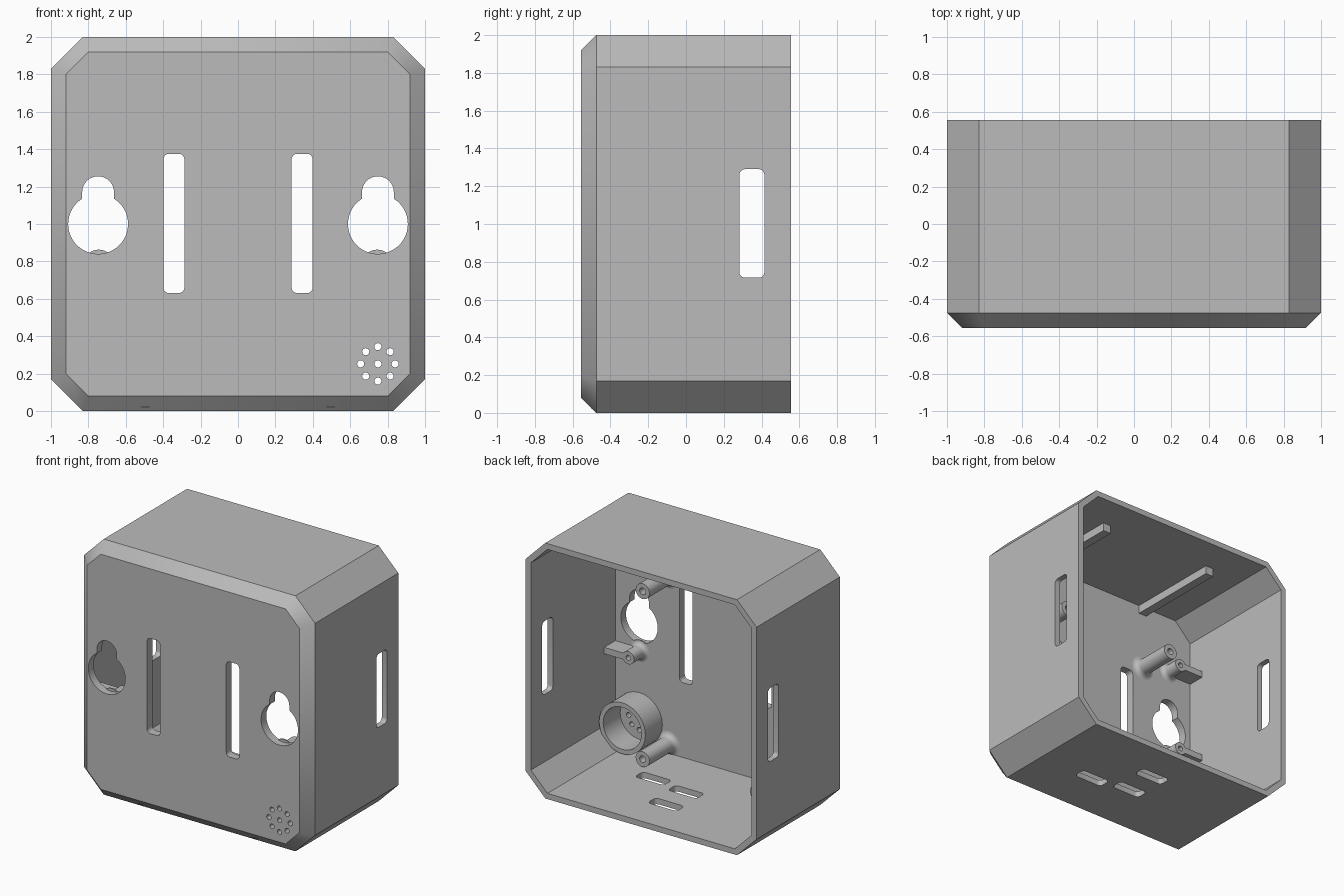
import bpy, bmesh
from math import pi, cos, sin, acos, radians

if "Cube" in bpy.data.objects:
    bpy.data.objects.remove(bpy.data.objects["Cube"], do_unlink=True)

grey = bpy.data.materials.new("plastic grey")
grey.use_nodes = True
grey.diffuse_color = (0.5, 0.5, 0.5, 1)
grey.node_tree.nodes["Principled BSDF"].inputs["Base Color"].default_value = (0.5, 0.5, 0.5, 1)

FLOOR_Y = -0.49   # inside face of the front plate
WALL = 0.045


def finish(name, bm, smooth=True):
    """Turn a bmesh into a named object with the plastic material."""
    bmesh.ops.recalc_face_normals(bm, faces=bm.faces)
    mesh = bpy.data.meshes.new(name)
    bm.to_mesh(mesh)
    bm.free()
    mesh.materials.append(grey)
    ob = bpy.data.objects.new(name, mesh)
    bpy.context.collection.objects.link(ob)
    if smooth:
        smooth_object(ob)
    return ob


def smooth_object(ob):
    bpy.ops.object.select_all(action='DESELECT')
    ob.select_set(True)
    bpy.context.view_layer.objects.active = ob
    bpy.ops.object.shade_smooth_by_angle(angle=radians(35))


def bridge(bm, a, b):
    n = len(a)
    for i in range(n):
        bm.faces.new((a[i], a[(i + 1) % n], b[(i + 1) % n], b[i]))


def octagon(bm, half, cut, y):
    """Square with cut corners, standing upright at depth y."""
    k = half - cut
    pts = [(half, -k), (half, k), (k, half), (-k, half),
           (-half, k), (-half, -k), (-k, -half), (k, -half)]
    return [bm.verts.new((x, y, z + 1)) for x, z in pts]


def arc(cx, cy, r, a0, a1, steps):
    return [(cx + r * cos(a0 + (a1 - a0) * i / steps),
             cy + r * sin(a0 + (a1 - a0) * i / steps)) for i in range(steps + 1)]


def rounded_rect(cx, cy, w, h, r=0.03):
    pts = []
    for i, (sx, sy) in enumerate([(1, 1), (-1, 1), (-1, -1), (1, -1)]):
        pts += arc(cx + sx * (w / 2 - r), cy + sy * (h / 2 - r), r,
                   i * pi / 2, (i + 1) * pi / 2, 5)
    return pts


def keyhole(cx, cz, big=0.16, small=0.085, rise=0.17):
    a = acos(small / big)
    return (arc(cx, cz, big, pi - a, 2 * pi + a, 40)
            + arc(cx, cz + rise, small, 0, pi, 20))


def prism(bm, outline, w0, w1, axis):
    """Extrude an outline along the given axis."""
    place = {'x': lambda u, v, w: (w, u, v),
             'y': lambda u, v, w: (u, w, v),
             'z': lambda u, v, w: (u, v, w)}[axis]
    a, b = [[bm.verts.new(place(u, v, w)) for u, v in outline] for w in (w0, w1)]
    bridge(bm, a, b)
    bm.faces.new(a)
    bm.faces.new(b)


def lathe(name, x, z, profile, sides=32):
    """Spin (radius, y) points about an axis parallel to y."""
    bm = bmesh.new()
    rings = [[bm.verts.new((x + r * cos(2 * pi * i / sides), y,
                            z + r * sin(2 * pi * i / sides)))
              for i in range(sides)] for r, y in profile]
    for a, b in zip(rings, rings[1:]):
        bridge(bm, a, b)
    bm.faces.new(rings[0])
    bm.faces.new(rings[-1])
    return finish(name, bm)


def box(name, x0, x1, y0, y1, z0, z1):
    bm = bmesh.new()
    prism(bm, [(x0, y0), (x1, y0), (x1, y1), (x0, y1)], z0, z1, 'z')
    return finish(name, bm, smooth=False)


# Housing shell, open at the back
bm = bmesh.new()
loops = [octagon(bm, 0.92, 0.12, -0.555), octagon(bm, 1, 0.17, -0.475),
         octagon(bm, 1, 0.17, 0.555), octagon(bm, 1 - WALL, 0.144, 0.555),
         octagon(bm, 1 - WALL, 0.144, FLOOR_Y)]
for a, b in zip(loops, loops[1:]):
    bridge(bm, a, b)
bm.faces.new(loops[0])
bm.faces.new(loops[-1])
housing = finish("housing", bm, smooth=False)

# Openings through the walls
bm = bmesh.new()
for s in (-1, 1):
    prism(bm, keyhole(s * 0.748, 1.0), -0.7, -0.4, 'y')
    prism(bm, rounded_rect(s * 0.343, 1.003, 0.113, 0.745), -0.7, -0.4, 'y')
    prism(bm, rounded_rect(0.349, 1.003, 0.132, 0.575), s * 0.85, s * 1.15, 'x')
for x, y in [(0.34, -0.08), (0.02, -0.03), (0.015, 0.225)]:
    prism(bm, rounded_rect(x, y, 0.25, 0.1), -0.1, 0.1, 'z')
# Sound holes
SX, SZ = 0.748, 0.252
spots = [(SX, SZ)] + arc(SX, SZ, 0.092, 0, 1.75 * pi, 7)
for x, z in spots:
    prism(bm, arc(x, z, 0.019, 0, 2 * pi * 15 / 16, 15), -0.7, -0.4, 'y')
cutter = finish("opening_cutter", bm, smooth=False)
cutter.hide_render = True

cut = housing.modifiers.new("openings", 'BOOLEAN')
cut.operation = 'DIFFERENCE'
cut.solver = 'EXACT'
cut.object = cutter
bpy.context.view_layer.objects.active = housing
bpy.ops.object.modifier_apply(modifier=cut.name)
bpy.data.objects.remove(cutter, do_unlink=True)
smooth_object(housing)


# Screw posts with flared feet and blind holes
def post(name, x, z, r, flare, hole, tip):
    foot = [(r + flare * (1 - sin(t)), FLOOR_Y + flare * (1 - cos(t)))
            for t in [i * pi / 12 for i in range(7)]]
    lathe(name, x, z, [(r + flare, FLOOR_Y - 0.01)] + foot
          + [(r, tip), (hole, tip), (hole, FLOOR_Y + 0.03)])


for side, s in (("right", -1), ("left", 1)):
    for level, z in (("lower", 0.12), ("upper", 1.434)):
        post(f"{side}_{level}_long_post", s * 0.495, z, 0.06, 0.04, 0.026, -0.17)
    for level, z in (("lower", 0.778), ("upper", 1.49)):
        post(f"{side}_{level}_short_post", s * 0.745, z, 0.05, 0.035, 0.02, -0.35)
        # Rib tying the short post to the side wall
        x0, x1 = sorted((s * 0.785, s * 0.965))
        box(f"{side}_{level}_rib", x0, x1, FLOOR_Y - 0.01, -0.352, z - 0.025, z + 0.025)
    # Guide rail under the ceiling
    box(f"{side}_ceiling_rail", s * 0.495 - 0.035, s * 0.495 + 0.035,
        FLOOR_Y - 0.01, 0.28, 1.89, 1.96)

# Sounder cup around the sound holes
bm = bmesh.new()
outer, inner = [[[bm.verts.new((x, y, z)) for x, z in arc(SX, SZ, r, 0, 2 * pi * 47 / 48, 47)]
                 for y in (FLOOR_Y - 0.005, -0.28)] for r in (0.2, 0.165)]
bridge(bm, outer[0], outer[1])
bridge(bm, outer[1], inner[1])
bridge(bm, inner[1], inner[0])
bridge(bm, inner[0], outer[0])
finish("sounder_cup", bm)
